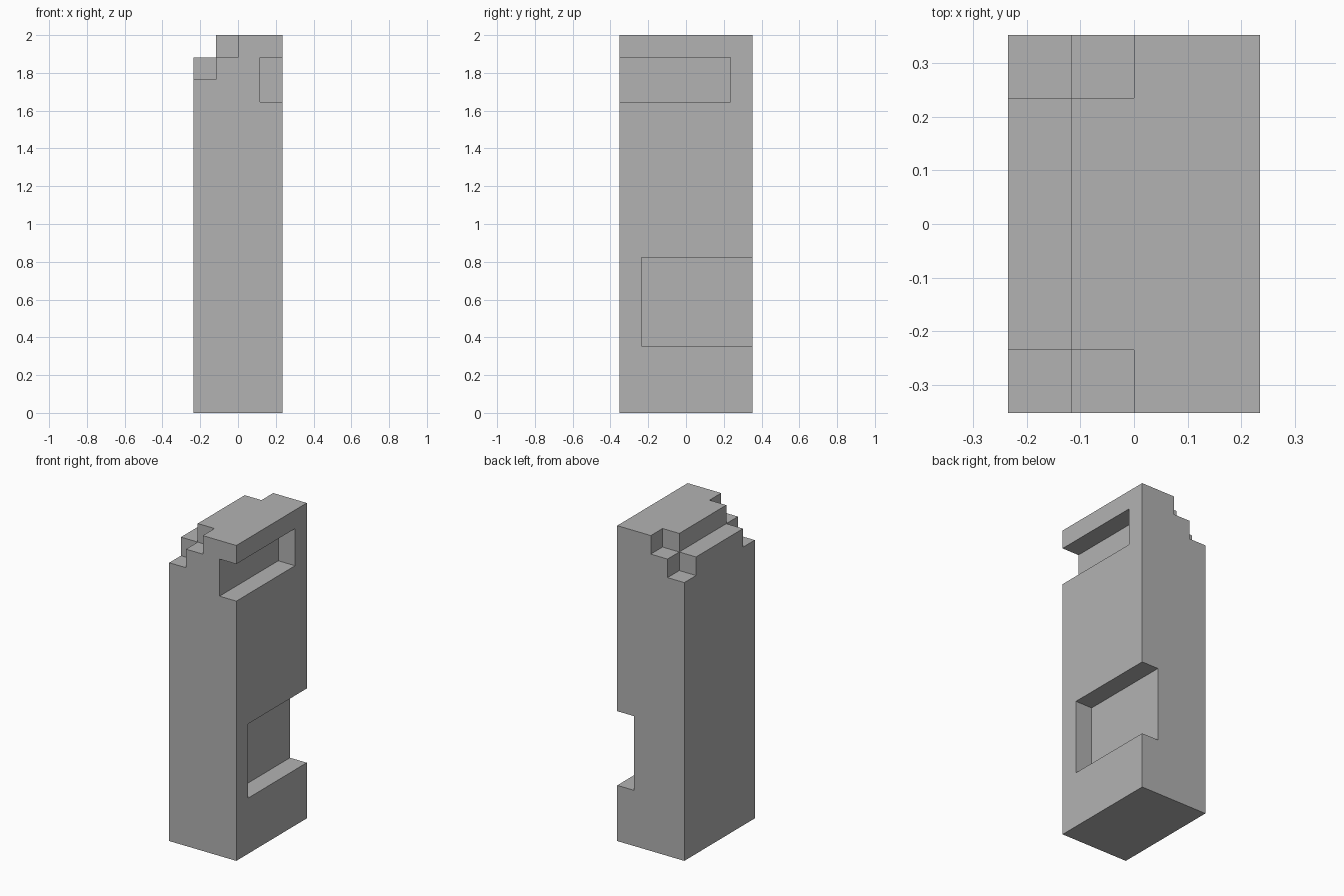
import bpy
import bmesh
from mathutils import Vector

cube = bpy.data.objects.get("Cube")
if cube:
    bpy.data.objects.remove(cube, do_unlink=True)

U = 2 / 17  # one block of the grid the pillar is cut on


def box(name, low, high):
    """Box between two corners given in grid blocks."""
    low, high = Vector(low) * U, Vector(high) * U
    bm = bmesh.new()
    bmesh.ops.create_cube(bm, size=1)
    bmesh.ops.scale(bm, vec=high - low, verts=bm.verts)
    bmesh.ops.translate(bm, vec=(low + high) / 2, verts=bm.verts)
    mesh = bpy.data.meshes.new(name)
    bm.to_mesh(mesh)
    bm.free()
    obj = bpy.data.objects.new(name, mesh)
    bpy.context.collection.objects.link(obj)
    return obj


def cut(target, low, high):
    """Carve a box out of the target."""
    cutter = box("cutter", low, high)
    cutter.hide_render = True
    mod = target.modifiers.new("cut", 'BOOLEAN')
    mod.operation = 'DIFFERENCE'
    mod.solver = 'EXACT'
    mod.object = cutter
    bpy.context.view_layer.objects.active = target
    bpy.ops.object.modifier_apply(modifier=mod.name)
    bpy.data.objects.remove(cutter, do_unlink=True)


# Stone colour
grey = bpy.data.materials.new("plain_grey")
grey.use_nodes = True
colour = (0.448, 0.448, 0.448, 1)
grey.diffuse_color = colour
grey.node_tree.nodes["Principled BSDF"].inputs["Base Color"].default_value = colour

# Pillar body
pillar = box("pillar", (-2, -3, 0), (2, 3, 17))
pillar.data.materials.append(grey)

# Slots in the left side: one open to the front, one open to the back
cut(pillar, (1, -4, 14), (3, 2, 16))
cut(pillar, (1, -2, 3), (3, 4, 7))

# Step along the right top edge
cut(pillar, (-3, -4, 16), (-1, 4, 18))

# Lower stepped corners at the front and back ends
for y0, y1 in ((-4, -2), (2, 4)):
    cut(pillar, (-3, y0, 16), (0, y1, 18))
    cut(pillar, (-3, y0, 15), (-1, y1, 18))
